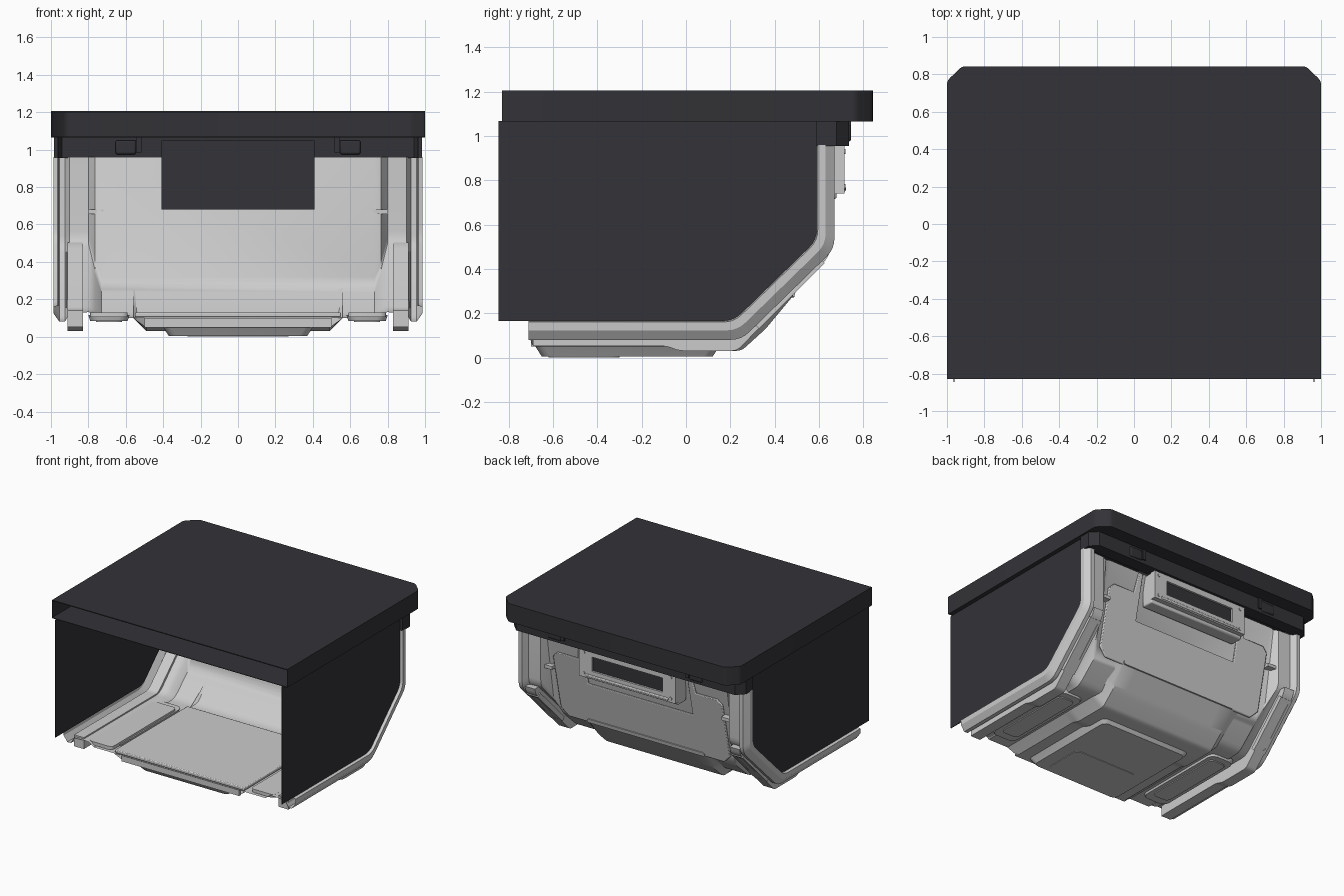
import bpy, bmesh, math
from mathutils import Vector

if "Cube" in bpy.data.objects:
    bpy.data.objects.remove(bpy.data.objects["Cube"])

dark = bpy.data.materials.new("dark_panel")
dark.diffuse_color = (0.033, 0.032, 0.038, 1)
dark.use_nodes = True
dark.node_tree.nodes["Principled BSDF"].inputs["Base Color"].default_value = dark.diffuse_color


def finish(name, bm, mat=None, bevel=0.0):
    bmesh.ops.remove_doubles(bm, verts=bm.verts, dist=1e-5)
    bmesh.ops.recalc_face_normals(bm, faces=bm.faces)
    me = bpy.data.meshes.new(name)
    bm.to_mesh(me)
    bm.free()
    ob = bpy.data.objects.new(name, me)
    bpy.context.collection.objects.link(ob)
    if mat:
        me.materials.append(mat)
    me.shade_smooth()
    me.set_sharp_from_angle(angle=math.radians(30))
    if bevel:
        m = ob.modifiers.new("bevel", 'BEVEL')
        m.width, m.segments, m.limit_method = bevel, 2, 'ANGLE'
    return ob


def prism(name, pts, at, lo, hi, mat=None, bevel=0.0, grow=0.0):
    """Extrude an outline; at(a, b, depth) places it. grow insets the hi end."""
    bm = bmesh.new()
    ca = sum(p[0] for p in pts) / len(pts)
    cb = sum(p[1] for p in pts) / len(pts)
    def inset(v, c):
        return v - math.copysign(grow, v - c)
    A = [bm.verts.new(at(a, b, lo)) for a, b in pts]
    B = [bm.verts.new(at(inset(a, ca), inset(b, cb), hi)) for a, b in pts]
    n = len(pts)
    bm.faces.new(A)
    bm.faces.new(B[::-1])
    for i in range(n):
        bm.faces.new((A[i], A[(i + 1) % n], B[(i + 1) % n], B[i]))
    return finish(name, bm, mat, bevel)


def box(name, x, y, z, mat=None, bevel=0.0):
    return prism(name, rect(*x, *y), flat, z[0], z[1], mat, bevel)


def rect(a0, a1, b0, b1, c=0.0):
    """Rectangle with optional rounded corners."""
    if not c:
        return [(a0, b0), (a1, b0), (a1, b1), (a0, b1)]
    out = []
    for x, y, t in ((a1 - c, b1 - c, 0), (a0 + c, b1 - c, 90), (a0 + c, b0 + c, 180), (a1 - c, b0 + c, 270)):
        out += [(x + c * math.cos(math.radians(t + k)), y + c * math.sin(math.radians(t + k))) for k in (0, 30, 60, 90)]
    return out


def fillet(path, r=0.05, n=4):
    """Round the inner corners of an open path with quadratic arcs."""
    P = [Vector(p) for p in path]
    out = [P[0]]
    for a, b, c in zip(P, P[1:], P[2:]):
        p, q = b + (a - b).normalized() * r, b + (c - b).normalized() * r
        for i in range(n + 1):
            t = i / n
            out.append(p * (1 - t) ** 2 + b * 2 * t * (1 - t) + q * t * t)
    return out + [P[-1]]


def loft(name, stations, mat=None):
    """Skin (x, path) sections, where paths hold (y, z) points."""
    bm = bmesh.new()
    rows = [[bm.verts.new((x, p[0], p[1])) for p in path] for x, path in stations]
    for r, s in zip(rows, rows[1:]):
        for i in range(len(r) - 1):
            bm.faces.new((r[i], r[i + 1], s[i + 1], s[i]))
    return finish(name, bm, mat)


flat = lambda a, b, d: (a, b, d)
side = lambda a, b, d: (d, a, b)
back = lambda a, b, d: (a, d, b)

# Body shell: side edge, outer rim and central panel paths, blended across x
edge = fillet([(-.71, .165), (.215, .165), (.59, .53), (.59, .96)])
rim = fillet([(-.71, .08), (.25, .08), (.67, .49), (.67, .96)])
mid = fillet([(-.71, .10), (.27, .10), (.46, .27), (.615, .96)])
mix = lambda p, q, t: [a.lerp(b, t) for a, b in zip(p, q)]
half = [(.964, edge), (.987, mix(edge, rim, .06)), (.985, mix(edge, rim, .5)), (.955, rim), (.925, rim),
        (.90, mix(edge, rim, .45)), (.80, mix(edge, rim, .4)), (.765, mix(edge, mid, .6)), (.73, mid)]
loft("body_shell", half + [(-x, p) for x, p in reversed(half)])

# Side panels, set in slightly from the rim
outline = [(-.845, 1.067), (-.845, .165)] + [tuple(p) for p in fillet([(-.8, .165), (.215, .165), (.59, .53), (.59, 1.067)])[1:]]
for s in (-1, 1):
    prism("side_panel", outline, side, s * .960, s * .966, dark)

# Roof: shallow tray, open at the front, with chamfered rear corners
rear = [Vector(p) for p in fillet([(1, -.83), (1, .765), (.92, .843), (-.92, .843), (-1, .765), (-1, -.83)], .02, 3)]
prism("roof_top", [tuple(p) for p in rear], flat, 1.199, 1.206, dark)
prism("roof_underside", [tuple(p) for p in rear], flat, 1.066, 1.07, dark)
bm = bmesh.new()
rings = [[bm.verts.new((p.x, p.y, z)) for p in rear] for z in (1.2, 1.068)]
for i in range(len(rear) - 1):
    bm.faces.new((rings[0][i], rings[1][i], rings[1][i + 1], rings[0][i + 1]))
finish("roof_skirt", bm, dark)

# Dark band under the roof at the rear
prism("rear_band", [(.985, .59), (.985, .68), (.93, .735), (-.93, .735), (-.985, .68), (-.985, .59),
                    (-.96, .59), (-.94, .64), (.94, .64), (.96, .59)], flat, .955, 1.066, dark)
for s in (-1, 1):
    box("band_clip", (s * .6 - .055, s * .6 + .055), (.61, .745), (.975, 1.05), dark, .01)
    box("band_clip_pin", (s * .53 - .015, s * .53 + .015), (.60, .745), (.985, 1.065), dark)

# Raised U-shaped plate on the tilted rear panel
lean = (.615 - .46) / (.96 - .27)
tilt = lambda a, b, d: (a, .46 + (b - .27) * lean + d, b)
u = [(.66, .27), (.72, .33), (.72, .76), (.68, .80), (.50, .80), (.48, .95), (.445, .95), (.445, .605)]
prism("rear_plate", u + [(-a, b) for a, b in reversed(u)], tilt, .003, .02, None, .006)
prism("rear_step", rect(-.5, .5, .27, .30, .014), tilt, 0, .028)
for s in (-1, 1):
    prism("rear_strut", rect(s * .76 - .04, s * .76 + .04, .655, .68), back, .55, .60)

# Lamp housing: dark inner cover, grey frame, dark window
prism("housing_cover", rect(-.408, .408, .68, 1.05), back, .525, .535, dark)
prism("housing_body", rect(-.41, .41, .715, .955), back, .58, .68, None, .01)
prism("housing_window", rect(-.31, .31, .79, .92), back, .69, .70, dark)
for a in ((-.41, .41, .74, .80), (-.41, .41, .91, .955), (-.41, -.30, .80, .91), (.30, .41, .80, .91)):
    prism("housing_frame", rect(*a), back, .67, .715)
prism("housing_ledge", rect(-.35, .35, .75, .77), back, .70, .722, None, .006)
for s in (-1, 1):
    for z in (.77, .93):
        prism("frame_screw", rect(s * .37 - .012, s * .37 + .012, z - .012, z + .012, .011), back, .71, .72)

# Inner floor panels
box("floor_panel", (-.55, .55), (-.71, .17), (.105, .13), None, .006)
for s in (-1, 1):
    prism("side_floor_panel", rect(s * .69 - .10, s * .69 + .10, -.69, .10, .03), flat, .105, .13)

# Belly pan, keel and its access panel
pan = fillet([(-.69, .05), (-.08, .05), (-.02, .03), (.25, .03), (.36, .13), (.485, .28)], .025)
top = fillet([(-.71, .10), (-.08, .10), (-.02, .10), (.23, .10), (.34, .175), (.46, .275)], .025)
bh = [(.56, top), (.51, mix(top, pan, .7)), (.49, pan), (.38, pan)]
loft("belly_pan", bh + [(-x, p) for x, p in reversed(bh)])
box("belly_front_edge", (-.50, .50), (-.70, -.68), (.05, .10))
prism("keel", rect(-.40, .40, -.68, .15, .04), flat, .05, .004, None, 0, .03)
prism("access_frame", rect(-.27, .27, -.62, -.30, .04), flat, .01, 0.0)

# Runners and bottom frames on both sides
for s in (-1, 1):
    x = s * .87
    outer = fillet([(-.69, .052), (-.09, .052), (-.03, .03), (.23, .03), (.64, .45), (.655, .50)], .025)
    inner = fillet([(-.69, .14), (.21, .14), (.58, .49), (.60, .50)], .03)
    prism("runner", [tuple(p) for p in outer] + [tuple(p) for p in reversed(inner)],
          side, x - .042, x + .042, None, .012)
    ramp = lambda a, b, d: (a, .31 + (b + d) * .7071, .12 + (b - d) * .7071)
    for a in ((x - .05, x - .03), (x + .03, x + .05)):
        prism("runner_rail", rect(*a, .02, .44), ramp, -.03, .006)
    for b in ((.02, .045), (.415, .44)):
        prism("runner_stop", rect(x - .05, x + .05, *b), ramp, -.03, .006)
    prism("bottom_pad", rect(s * .69 - .11, s * .69 + .11, -.62, .16, .05), flat, .115, .085, None, 0, .01)
    prism("bottom_pad_inset", rect(s * .69 - .07, s * .69 + .07, -.54, .10, .035), flat, .10, .078)
